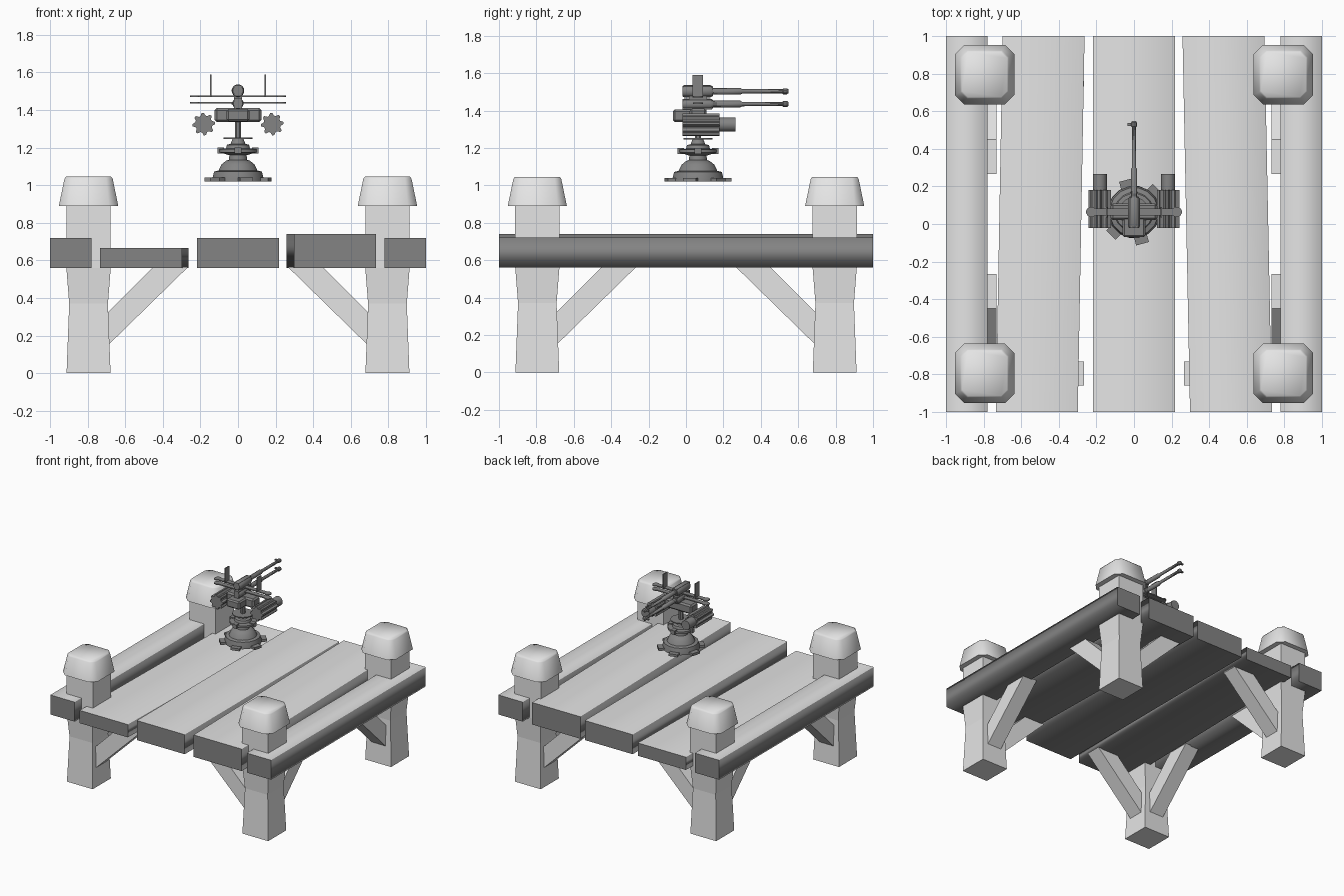
import bpy, bmesh, math
from mathutils import Matrix, Vector

if "Cube" in bpy.data.objects:
    bpy.data.objects.remove(bpy.data.objects["Cube"])


def material(name, v):
    m = bpy.data.materials.new(name)
    m.diffuse_color = (v, v, v, 1)
    m.use_nodes = True
    m.node_tree.nodes["Principled BSDF"].inputs["Base Color"].default_value = m.diffuse_color
    return m


LIGHT = material("light grey wood", 0.78)
DARK = material("dark grey", 0.23)


def finish(bm, name, mats, smooth=None):
    bmesh.ops.recalc_face_normals(bm, faces=bm.faces[:])
    me = bpy.data.meshes.new(name)
    bm.to_mesh(me)
    bm.free()
    ob = bpy.data.objects.new(name, me)
    bpy.context.collection.objects.link(ob)
    for m in mats:
        me.materials.append(m)
    if smooth:
        bpy.ops.object.select_all(action='DESELECT')
        ob.select_set(True)
        bpy.context.view_layer.objects.active = ob
        bpy.ops.object.shade_smooth_by_angle(angle=math.radians(smooth))
    return ob


def loft(name, rings, mat, smooth=None):
    """Skin a stack of equal-length rings and cap both ends."""
    bm = bmesh.new()
    vs = [[bm.verts.new(p) for p in r] for r in rings]
    n = len(rings[0])
    for a, b in zip(vs, vs[1:]):
        for i in range(n):
            bm.faces.new((a[i], a[(i + 1) % n], b[(i + 1) % n], b[i]))
    bm.faces.new(vs[0])
    bm.faces.new(vs[-1])
    return finish(bm, name, [mat], smooth)


def box(name, x0, x1, y0, y1, z0, z1, mat=DARK, bevel=0):
    bm = bmesh.new()
    bmesh.ops.create_cube(bm, size=1)
    for v in bm.verts:
        v.co = Vector(((x0 + x1) / 2 + v.co.x * (x1 - x0),
                       (y0 + y1) / 2 + v.co.y * (y1 - y0),
                       (z0 + z1) / 2 + v.co.z * (z1 - z0)))
    if bevel:
        bmesh.ops.bevel(bm, geom=bm.edges[:], offset=bevel, segments=1, affect='EDGES')
    return finish(bm, name, [mat])


def lathe(name, profile, centre, axis='Z', n=16):
    """Turned part: profile of (radius, distance) about Z or along +Y."""
    cx, cy, cz = centre
    rings = []
    for r, d in profile:
        ring = []
        for i in range(n):
            a = math.tau * (i + 0.5) / n
            u, w = r * math.cos(a), r * math.sin(a)
            ring.append((cx + u, cy + w, cz + d) if axis == 'Z' else (cx + u, cy + d, cz + w))
        rings.append(ring)
    return loft(name, rings, DARK, 35)


# Planks and side beams: light top, dark sides, softened long edges
def plank(name, x0, x1, z0, z1, skew):
    bm = bmesh.new()
    bmesh.ops.create_cube(bm, size=1)
    for v in bm.verts:
        s = 1 if v.co.y > 0 else -1
        v.co = Vector(((x0 + x1) / 2 + v.co.x * (x1 - x0) + skew * s, s,
                       z0 if v.co.z < 0 else z1))
    bm.normal_update()
    for f in bm.faces:
        f.material_index = 0 if f.normal.z > 0.5 else 1
        f.smooth = True
        if abs(f.normal.y) > 0.5:
            f.smooth = False
            for e in f.edges:
                e.smooth = False
    ob = finish(bm, name, [LIGHT, DARK])
    w = ob.modifiers.new("soft edges", 'WEIGHTED_NORMAL')
    w.mode = 'FACE_AREA'
    w.keep_sharp = True


plank("left_plank", -0.717, -0.281, 0.56, 0.665, 0.018)
plank("middle_plank", -0.217, 0.217, 0.56, 0.72, 0)
plank("right_plank", 0.278, 0.714, 0.56, 0.74, -0.02)
plank("left_beam", -1, -0.78, 0.56, 0.72, 0)
plank("right_beam", 0.78, 1, 0.56, 0.72, 0)


# Posts, caps and braces at the four corners
def octagon(cx, cy, h, c, z):
    pts = [(h, -h + c), (h, h - c), (h - c, h), (-h + c, h),
           (-h, h - c), (-h, -h + c), (-h + c, -h), (h - c, -h)]
    return [(cx + x, cy + y, z) for x, y in pts]


P = 0.795
BRACE = [(0.70, 0.14), (0.70, 0.315), (0.45, 0.565), (0.265, 0.565)]
for sx, sn in ((-1, "left"), (1, "right")):
    for sy, yn in ((-1, "front"), (1, "back")):
        cx, cy = sx * P, sy * P
        tag = yn + "_" + sn
        loft(tag + "_post", [[(cx + a * h, cy + b * h, z) for a, b in
                              ((-1, -1), (1, -1), (1, 1), (-1, 1))]
                             for h, z in ((0.117, 0), (0.103, 0.37), (0.118, 0.56), (0.118, 0.9))],
             LIGHT)
        loft(tag + "_cap", [octagon(cx, cy, 0.158, 0.05, 0.89),
                            octagon(cx, cy, 0.128, 0.035, 1.035),
                            octagon(cx, cy, 0.12, 0.033, 1.045)], LIGHT, 50)
        w = 0.063
        loft(tag + "_cross_brace", [[(sx * u, cy + o, z) for u, z in BRACE] for o in (-w, w)], LIGHT)
        loft(tag + "_long_brace", [[(cx + o, sy * u, z) for u, z in BRACE] for o in (-w, w)], LIGHT)

# Gun pedestal
GY = 0.064
lathe("pedestal_base", [(0.14, 1.02), (0.138, 1.04), (0.13, 1.072), (0.105, 1.078),
                        (0.09, 1.11), (0.065, 1.13), (0.05, 1.135), (0.045, 1.17)], (0, GY, 0))
for k in range(6):
    bm = bmesh.new()
    bmesh.ops.create_cube(bm, size=1, matrix=Matrix.Translation((0, GY, 1.03))
                          @ Matrix.Rotation(math.radians(45 + 60 * k), 4, 'Z')
                          @ Matrix.Translation((0.14, 0, 0))
                          @ Matrix.Diagonal((0.07, 0.07, 0.02, 1)))
    finish(bm, "base_foot", [DARK])
lathe("pedestal_ring", [(0.05, 1.16), (0.1, 1.175), (0.1, 1.192), (0.065, 1.196),
                        (0.06, 1.215), (0.04, 1.22), (0.03, 1.245)], (0, GY, 0))
for k in range(4):
    a = math.tau * k / 4
    x, y = 0.092 * math.cos(a), GY + 0.092 * math.sin(a)
    box("ring_lug", x - 0.018, x + 0.018, y - 0.018, y + 0.018, 1.168, 1.2)
lathe("pedestal_disc", [(0.08, 1.246), (0.08, 1.254)], (0, GY, 0))
lathe("pedestal_rod", [(0.018, 1.24), (0.018, 1.35)], (0, GY, 0), n=8)

# Gun cradle
box("cradle", -0.125, 0.125, 0.02, 0.11, 1.335, 1.41, bevel=0.012)
box("cradle_middle", -0.06, 0.06, -0.07, 0.11, 1.34, 1.405, bevel=0.01)

# Toothed ammunition drums
for s, sn in ((-1, "left"), (1, "right")):
    x, z = s * 0.182, 1.325
    ring = []
    for i in range(32):
        a = math.tau * i / 32
        r = 0.06 if i % 4 < 2 else 0.046
        ring.append((x + r * math.cos(a), z + r * math.sin(a)))
    loft(sn + "_drum", [[(u, y, w) for u, w in ring] for y in (-0.02, 0.18)], DARK)
    lathe(sn + "_drum_nose", [(0.038, 0.17), (0.038, 0.265)], (x, 0, z), 'Y')
    # Sight plates
    box(sn + "_sight_plate", s * 0.145 - 0.004, s * 0.145 + 0.004, 0.035, 0.09, 1.47, 1.59)
    for zz in (1.438, 1.473):
        lathe(sn + "_handle_disc", [(0.028, zz - 0.004), (0.028, zz + 0.004)], (s * 0.227, GY, 0), n=12)

# Two stacked guns with cross bars
for tag, zc, zb, r in (("upper", 1.503, 1.473, 0.034), ("lower", 1.435, 1.438, 0.03)):
    box(tag + "_cross_bar", -0.225, 0.225, 0.045, 0.083, zb - 0.004, zb + 0.004)
    lathe(tag + "_receiver", [(r * 0.8, -0.02), (r, -0.01), (r, 0.13), (r * 0.75, 0.145)],
          (0, 0, zc), 'Y', 12)
    box(tag + "_receiver_block", -0.02, 0.02, -0.02, 0.14, zc - 0.028, zc + 0.028)
    lathe(tag + "_barrel", [(0.018, 0.14), (0.018, 0.29), (0.012, 0.3), (0.011, 0.515),
                            (0.016, 0.52), (0.016, 0.54), (0.01, 0.548)], (0, 0, zc), 'Y', 10)
    box(tag + "_front_sight", -0.035, 0, 0.522, 0.538, zc - 0.005, zc + 0.005)
box("gun_spacer", -0.02, 0.02, 0.02, 0.11, 1.4, 1.48)
